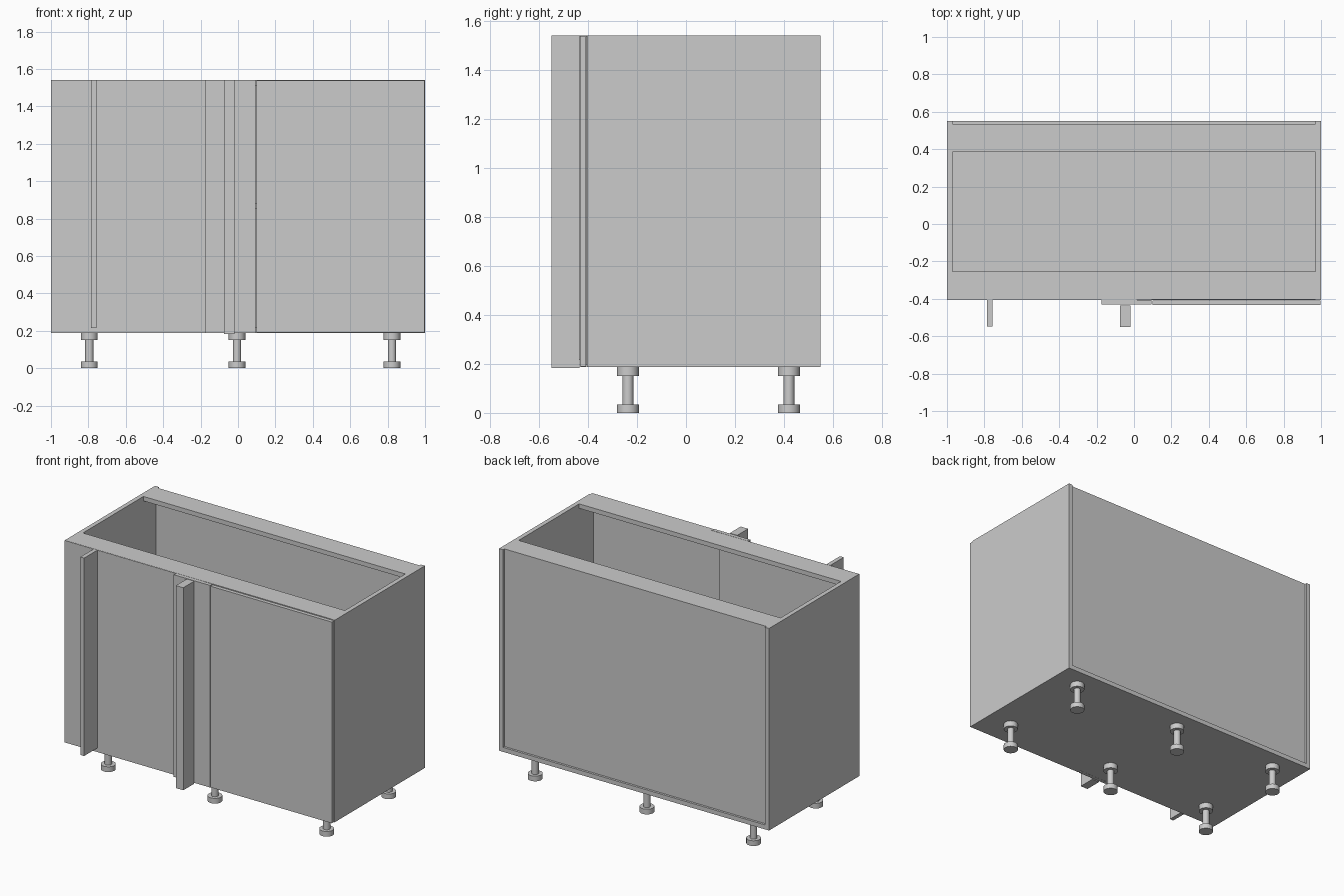
import bpy, bmesh
from mathutils import Matrix

if "Cube" in bpy.data.objects:
    bpy.data.objects.remove(bpy.data.objects["Cube"])


def box(name, x, y, z):
    """Axis-aligned board given as (min, max) ranges."""
    bm = bmesh.new()
    bmesh.ops.create_cube(bm, size=1)
    for v in bm.verts:
        v.co = [r[0] + (c + 0.5) * (r[1] - r[0]) for c, r in zip(v.co, (x, y, z))]
    me = bpy.data.meshes.new(name)
    bm.to_mesh(me)
    bm.free()
    ob = bpy.data.objects.new(name, me)
    bpy.context.collection.objects.link(ob)
    return ob


def leg(name, x, y):
    """Adjustable leg: foot, stem and mounting collar."""
    bm = bmesh.new()
    for r, z0, z1 in ((0.045, 0, 0.035), (0.022, 0.035, 0.15), (0.045, 0.15, BASE)):
        bmesh.ops.create_cone(bm, cap_ends=True, segments=24, radius1=r, radius2=r,
                              depth=z1 - z0, matrix=Matrix.Translation((x, y, (z0 + z1) / 2)))
    me = bpy.data.meshes.new(name)
    bm.to_mesh(me)
    bm.free()
    ob = bpy.data.objects.new(name, me)
    bpy.context.collection.objects.link(ob)
    bpy.context.view_layer.objects.active = ob
    ob.select_set(True)
    bpy.ops.object.shade_smooth_by_angle()
    ob.select_set(False)


BASE, TOP, T = 0.187, 1.54, 0.03     # carcass bottom, top, board thickness
FRONT, BACK = -0.405, 0.55
INNER = (-1 + T, 1 - T)

# Carcass
box("left_side", (-1, -1 + T), (FRONT, BACK), (BASE, TOP))
box("right_side", (1 - T, 1), (FRONT, BACK), (BASE, TOP))
box("bottom_panel", INNER, (FRONT, BACK), (BASE, BASE + T))
box("back_panel", INNER, (0.52, 0.535), (BASE + T, TOP))
box("back_top_rail", INNER, (0.385, 0.52), (TOP - T, TOP))
box("front_top_rail", INNER, (FRONT + 0.002, -0.255), (TOP - T, TOP))
box("shelf", INNER, (-0.37, 0.52), (0.85, 0.88))

# Fixed blind front, corner filler and door
box("blind_panel", (-1, 0.015), (FRONT - 0.001, -0.378), (0.197, TOP - 0.001))
box("filler_panel", (-0.175, 0.094), (-0.43, FRONT - 0.001), (BASE, TOP))
box("door", (0.098, 0.997), (-0.432, -0.408), (0.19, 1.537))

# Projecting vertical strips
box("left_strip", (-0.785, -0.757), (-0.547, FRONT), (0.215, TOP))
box("corner_strip", (-0.075, -0.02), (-0.55, -0.435), (BASE - 0.003, TOP))

# Two rows of three legs
for row, y in (("front", -0.237), ("back", 0.42)):
    for side, x in (("left", -0.795), ("middle", -0.005), ("right", 0.823)):
        leg(f"{row}_{side}_leg", x, y)
